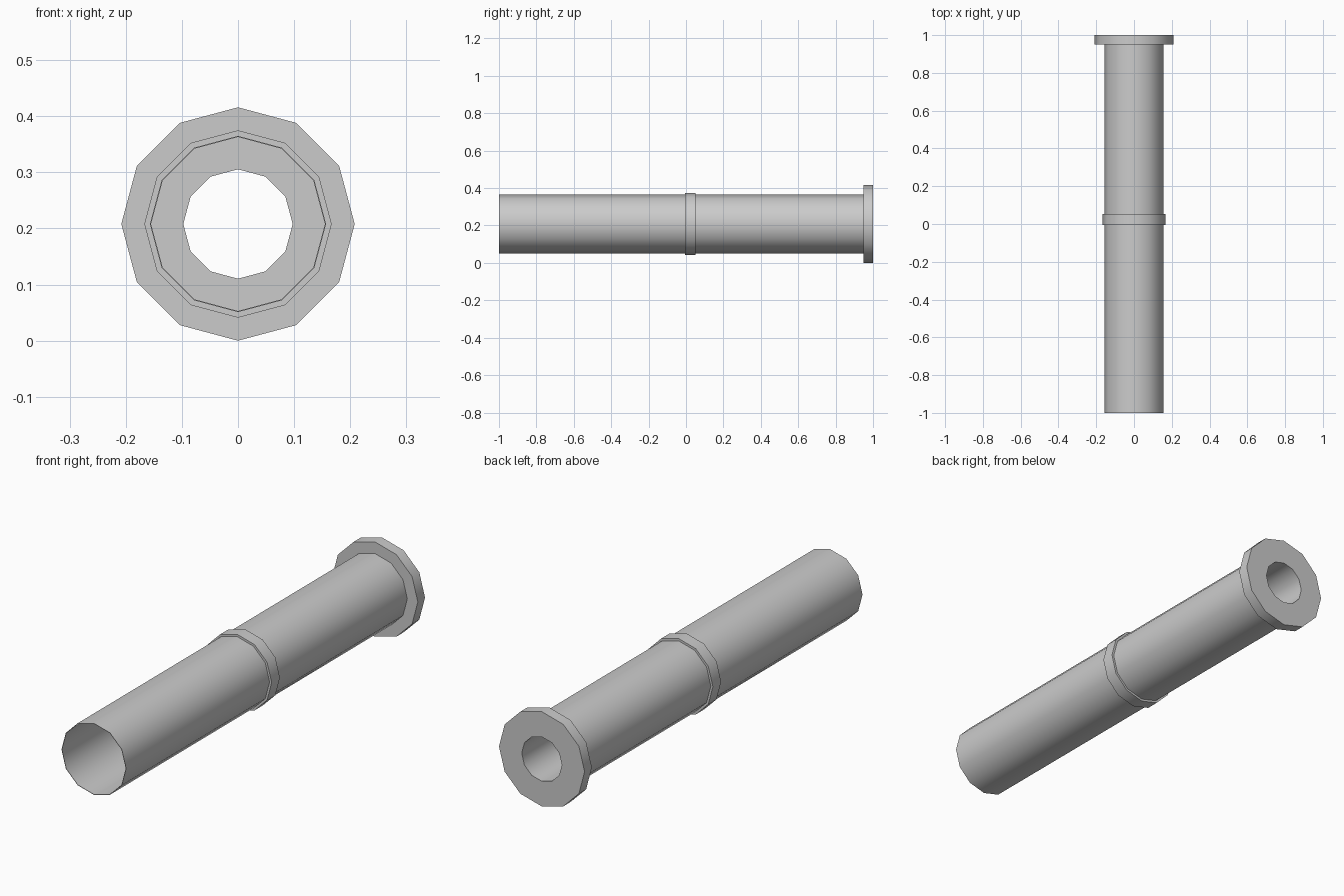
import bpy
import math

SIDES = 12
AXIS_Z = 0.208

if "Cube" in bpy.data.objects:
    bpy.data.objects.remove(bpy.data.objects["Cube"], do_unlink=True)

GREY = (0.6, 0.6, 0.6, 1.0)
metal = bpy.data.materials.new("plain grey")
metal.use_nodes = True
metal.diffuse_color = GREY
metal.node_tree.nodes["Principled BSDF"].inputs["Base Color"].default_value = GREY


def lathe(name, profile):
    """Revolve a closed (radius, y) loop around the long axis."""
    verts, faces = [], []
    n = len(profile)
    for i in range(SIDES):
        a = 2 * math.pi * i / SIDES
        verts += [(r * math.sin(a), y, AXIS_Z + r * math.cos(a)) for r, y in profile]
    for i in range(SIDES):
        j = (i + 1) % SIDES
        for k in range(n):
            m = (k + 1) % n
            faces.append((i * n + k, i * n + m, j * n + m, j * n + k))
    mesh = bpy.data.meshes.new(name)
    mesh.from_pydata(verts, [], faces)
    mesh.materials.append(metal)
    obj = bpy.data.objects.new(name, mesh)
    bpy.context.collection.objects.link(obj)
    # Consistent outward normals, smooth sides and crisp rims
    bpy.ops.object.select_all(action="DESELECT")
    obj.select_set(True)
    bpy.context.view_layer.objects.active = obj
    bpy.ops.object.mode_set(mode="EDIT")
    bpy.ops.mesh.select_all(action="SELECT")
    bpy.ops.mesh.normals_make_consistent(inside=False)
    bpy.ops.object.mode_set(mode="OBJECT")
    bpy.ops.object.shade_smooth_by_angle(angle=math.radians(40))
    return obj


# Thin open front, thick rear half with a narrow bore, and the end flange
lathe("flanged_tube", [
    (0.157, -1.0), (0.157, 0.95), (0.208, 0.95), (0.208, 1.0),
    (0.0975, 1.0), (0.0975, 0.0), (0.155, 0.0), (0.155, -1.0),
])

# Raised band around the middle
lathe("middle_collar", [
    (0.156, -0.005), (0.167, -0.005), (0.167, 0.052), (0.156, 0.052),
])
